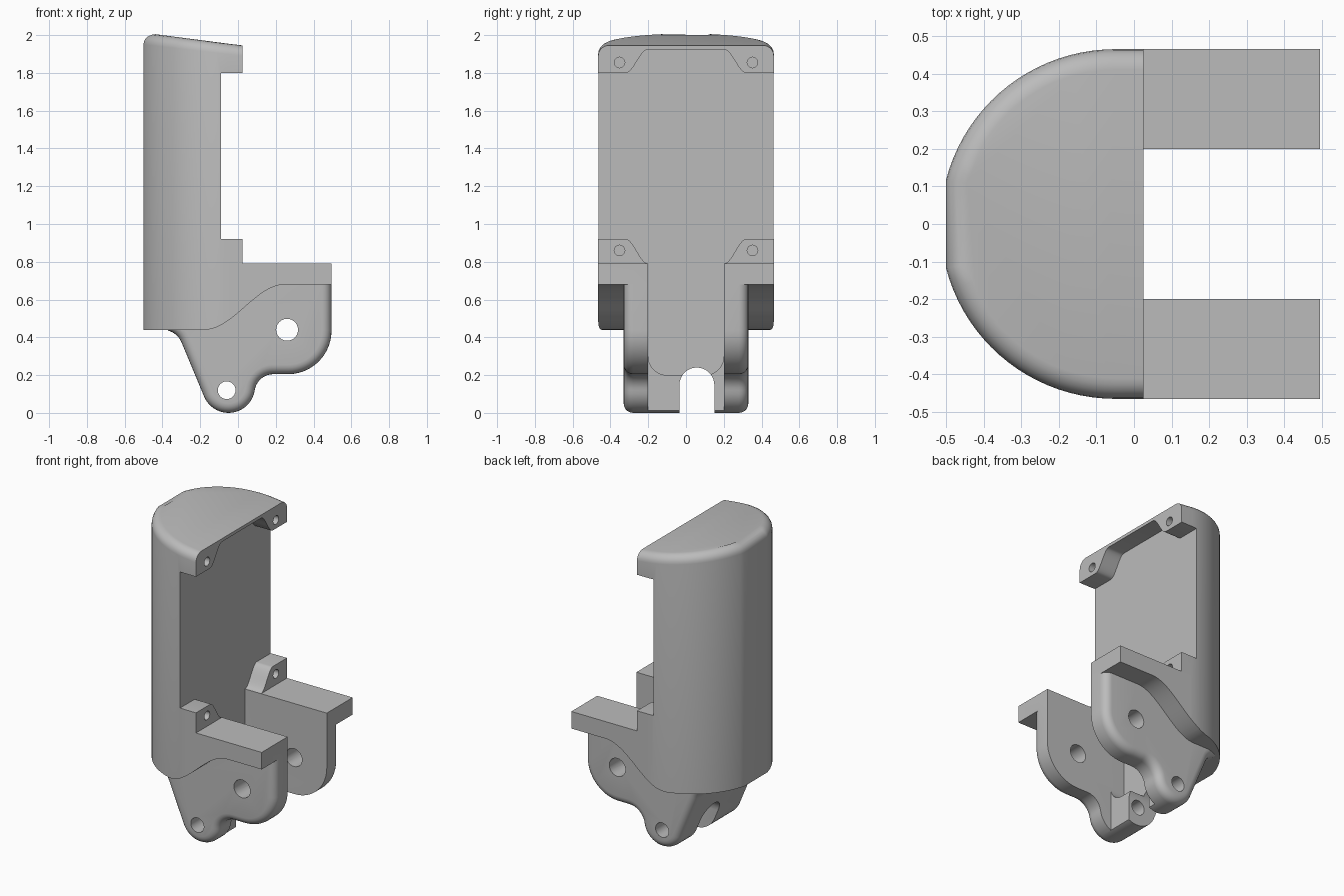
import bpy, bmesh
from math import cos, sin, pi, radians

if "Cube" in bpy.data.objects:
    bpy.data.objects.remove(bpy.data.objects["Cube"], do_unlink=True)

grey = bpy.data.materials.new("plain grey")
grey.use_nodes = True
grey.diffuse_color = (0.5, 0.5, 0.5, 1)
grey.node_tree.nodes["Principled BSDF"].inputs["Base Color"].default_value = (0.5, 0.5, 0.5, 1)

HALF = 0.465      # half width of the housing
SLOT = 0.2        # half width of the gap between the arms
FORK = 0.33       # half thickness of the fork
FRONT = 0.025     # face of the mounting tabs
REACH = 0.495     # tip of the arms
PANEL = -0.09     # recessed panel


def arc(cx, cy, r, a0, a1, n=12):
    return [(cx + r * cos(radians(a0 + (a1 - a0) * i / n)),
             cy + r * sin(radians(a0 + (a1 - a0) * i / n))) for i in range(n + 1)]


def s_curve(p, q, n=14):
    return [(p[0] + (q[0] - p[0]) * i / n,
             p[1] + (q[1] - p[1]) * (1 - cos(pi * i / n)) / 2) for i in range(n + 1)]


def prism(name, pts, axis, lo, hi, shape=None):
    """Extrude a 2D outline along an axis, with an optional bmesh edit."""
    place = {"x": lambda a, b, c: (c, a, b),
             "y": lambda a, b, c: (a, c, b),
             "z": lambda a, b, c: (a, b, c)}[axis]
    bm = bmesh.new()
    ends = [[bm.verts.new(place(a, b, c)) for a, b in pts] for c in (lo, hi)]
    for ring in ends:
        bm.faces.new(ring)
    for i in range(len(pts)):
        j = (i + 1) % len(pts)
        bm.faces.new((ends[0][i], ends[0][j], ends[1][j], ends[1][i]))
    bmesh.ops.recalc_face_normals(bm, faces=bm.faces)
    if shape:
        shape(bm)
        bmesh.ops.remove_doubles(bm, verts=bm.verts, dist=0.0002)
    mesh = bpy.data.meshes.new(name)
    bm.to_mesh(mesh)
    bm.free()
    mesh.materials.append(grey)
    obj = bpy.data.objects.new(name, mesh)
    bpy.context.collection.objects.link(obj)
    return obj


def box(name, a0, a1, b0, b1, axis, lo, hi):
    return prism(name, [(a0, b0), (a1, b0), (a1, b1), (a0, b1)], axis, lo, hi)


def combine(target, other, operation):
    mod = target.modifiers.new("combine", "BOOLEAN")
    mod.object, mod.operation, mod.solver = other, operation, "EXACT"
    mod.use_hole_tolerant = True
    bpy.context.view_layer.objects.active = target
    bpy.ops.object.modifier_apply(modifier=mod.name)
    bpy.data.objects.remove(other, do_unlink=True)


def round_edges(bm, edges, size):
    bmesh.ops.bevel(bm, geom=edges, offset=size, segments=5, profile=0.5,
                    affect="EDGES", clamp_overlap=False)


# Housing: truncated round outline with a sloping, rounded top
def shape_top(bm):
    for v in bm.verts:
        if v.co.z > 1:
            v.co.z = 2 - 0.115 * (v.co.x + 0.45)
    round_edges(bm, [e for e in bm.edges if all(v.co.z > 1.9 for v in e.verts)
                     and not all(v.co.x > FRONT - 0.001 for v in e.verts)], 0.055)


centre = -0.05
outline = ([(FRONT, HALF)] + arc(centre, 0, HALF, 90, 165.4, 20)
           + arc(centre, 0, HALF, 194.6, 270, 20) + [(FRONT, -HALF)])
housing = prism("housing_and_fork", outline, "z", 0.44, 2, shape_top)

# Shoulders over the arms, with the sweeping lower edge
combine(housing, box("shoulder", centre, REACH, 0.44, 0.79, "y", -HALF, HALF), "UNION")
sweep = s_curve((-0.18, 0.44), (0.25, 0.68), 20) + [(0.7, 0.68), (0.7, 0.3), (-0.18, 0.3)]
combine(housing, prism("sweep_cutter", sweep, "y", -1, 1), "DIFFERENCE")

# Fork: tangent arcs with rounded outer edges, its top buried in the shoulders
fork_outline = (arc(-0.4, 0.33, 0.11, 75, 22.6, 8) + arc(-0.05, 0.14, 0.14, 202.6, 351.6, 18)
                + arc(0.1874, 0.105, 0.1, 171.6, 90, 10)[1:]
                + arc(0.265, 0.435, 0.23, 270, 360, 14)
                + [(REACH, 0.76), (-0.3715, 0.6)])


def shape_fork(bm):
    rim = []
    for e in bm.edges:
        a, b = (v.co for v in e.verts)
        mid = (a + b) / 2
        if abs(mid.y) > FORK - 0.001 and (mid.x > 0.4 or mid.z < 0.44):
            rim.append(e)
    round_edges(bm, rim, 0.05)


combine(housing, prism("fork", fork_outline, "y", -FORK, FORK, shape_fork), "UNION")

# Recess between the tabs, running down into the gap between the arms
half = (arc(0.1, 0.3, 0.1, 270, 360, 10) + s_curve((SLOT, 0.79), (0.32, 0.92))
        + [(0.6, 0.92), (0.6, 1.8)] + s_curve((0.32, 1.8), (SLOT, 1.925)))
recess = half + [(-y, z) for y, z in reversed(half)]
combine(housing, prism("recess_cutter", recess, "x", PANEL, 0.8), "DIFFERENCE")

# Flat face of the lower knuckle and the arched notch through it
combine(housing, box("face_cutter", -SLOT, SLOT, -0.1, 0.4, "x", 0.01, 0.8), "DIFFERENCE")
notch = arc(0.0575, 0.1475, 0.0925, 0, 180, 18) + [(-0.035, -0.1), (0.15, -0.1)]
combine(housing, prism("notch_cutter", notch, "x", -0.8, 0.8), "DIFFERENCE")

# Pivot holes across the fork
for x, z, r in ((0.26, 0.44, 0.058), (-0.06, 0.12, 0.047)):
    hole = arc(x, z, r, 0, 345, 23)
    combine(housing, prism("pivot_cutter", hole, "y", -1, 1), "DIFFERENCE")

# Screw holes in the four tabs
for y in (-0.352, 0.352):
    for z in (0.86, 1.855):
        hole = arc(y, z, 0.028, 0, 345, 23)
        combine(housing, prism("screw_cutter", hole, "x", -0.05, 0.2), "DIFFERENCE")

# Smooth curves, crisp edges
bpy.ops.object.select_all(action="DESELECT")
housing.select_set(True)
bpy.context.view_layer.objects.active = housing
bpy.ops.object.shade_smooth_by_angle(angle=radians(30))
